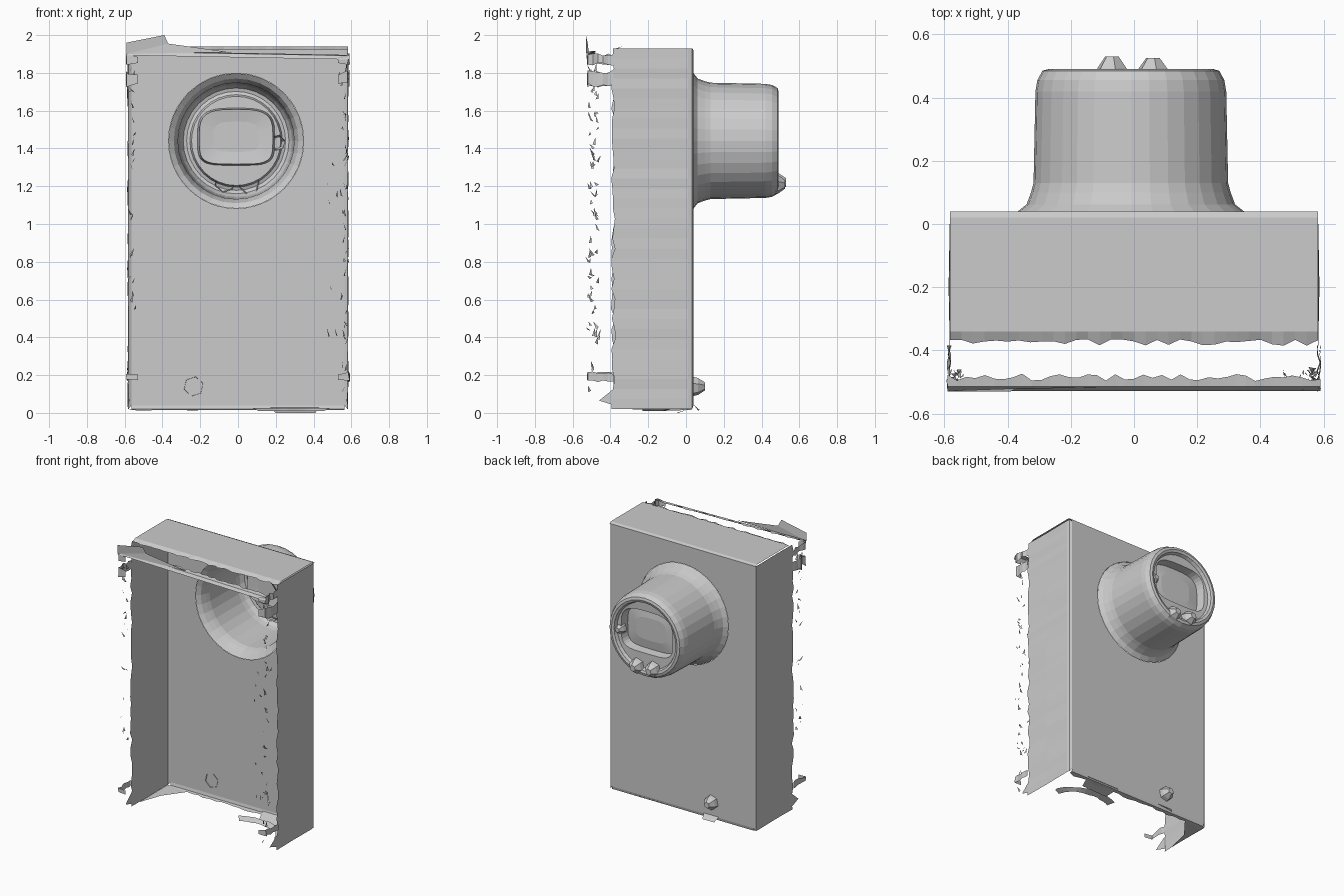
import bpy, math, random
from math import sin, cos, pi

if "Cube" in bpy.data.objects:
    bpy.data.objects.remove(bpy.data.objects["Cube"])

random.seed(4)
grey = bpy.data.materials.new("weathered_grey")
grey.diffuse_color = (0.6, 0.6, 0.6, 1)
grey.use_nodes = True
grey.node_tree.nodes["Principled BSDF"].inputs["Base Color"].default_value = grey.diffuse_color


def add_mesh(name, verts, faces):
    me = bpy.data.meshes.new(name)
    me.from_pydata(verts, [], faces)
    me.update()
    me.materials.append(grey)
    ob = bpy.data.objects.new(name, me)
    bpy.context.collection.objects.link(ob)
    return ob


def sheet(name, rows, closed=False, cap=False):
    """Skin a list of equally long point rows."""
    n = len(rows[0])
    verts = [p for r in rows for p in r]
    faces = []
    for i in range(len(rows) - 1):
        for j in range(n if closed else n - 1):
            k = (j + 1) % n
            faces.append((i * n + j, i * n + k, (i + 1) * n + k, (i + 1) * n + j))
    if cap:
        faces.append(tuple((len(rows) - 1) * n + j for j in range(n)))
    return add_mesh(name, verts, faces)


def jit(a):
    return random.uniform(-a, a)


CX, CZ = -0.01, 1.44
XW, ZT, ZB, YB = 0.583, 1.94, 0.02, 0.04
X1, Z0, Z1 = 0.565, 0.04, 1.92      # flat part of the panel

# Large flat panel with a round hole for the meter cover
angles = [2 * pi * i / 48 for i in range(48)]
for x in (-X1, X1):
    for z in (Z0, Z1):
        angles.append(math.atan2(z - CZ, x - CX) % (2 * pi))
angles.sort()
hole, border = [], []
for a in angles:
    c, s = cos(a), sin(a)
    tx = ((X1 if c > 0 else -X1) - CX) / c if abs(c) > 1e-6 else 99
    tz = ((Z1 if s > 0 else Z0) - CZ) / s if abs(s) > 1e-6 else 99
    t = min(tx, tz)
    hole.append((CX + 0.358 * c, YB, CZ + 0.358 * s))
    border.append((CX + t * c, YB, CZ + t * s))
sheet("panel", [hole, border], closed=True)

# Side walls with a softened corner and a ragged open edge
for side, name in ((1, "right_wall"), (-1, "left_wall")):
    rows = []
    for i in range(37):
        z = ZB + (ZT - 0.01 - ZB) * i / 36
        rows.append([(side * X1, YB, min(max(z, Z0), Z1)),
                     (side * (XW - 0.004), YB - 0.008, z),
                     (side * XW, YB - 0.03, z),
                     (side * (XW + jit(0.004)), -0.2, z),
                     (side * XW, -0.385 + jit(0.012), z)])
    sheet(name, rows)

# Top plate, also ragged towards the open side
rows = []
for i in range(33):
    x = -XW + 2 * XW * i / 32
    rows.append([(max(-X1, min(X1, x)), YB, Z1),
                 (x, YB, ZT - 0.008), (x, YB - 0.02, ZT),
                 (x, -0.34, ZT), (x, -0.375 + jit(0.01), ZT - 0.015)])
sheet("top_plate", rows)

# Narrow bottom lip with an uneven edge
rows = []
for i in range(25):
    x = -X1 + 2 * X1 * i / 24
    rows.append([(x, YB, Z0), (x, YB - 0.005, ZB), (x, YB - 0.03 + jit(0.012), ZB - 0.004)])
sheet("bottom_lip", rows)

# Round meter cover: flare, barrel, rounded rim, recessed window
N = 32
profile = [(0.358, 0.04), (0.33, 0.062), (0.316, 0.1), (0.308, 0.13), (0.302, 0.42),
           (0.296, 0.455), (0.28, 0.485), (0.262, 0.49), (0.245, 0.484), (0.236, 0.462)]
rows = [[(CX + r * cos(2 * pi * j / N), y, CZ + r * sin(2 * pi * j / N)) for j in range(N)]
        for r, y in profile]


def window_loop(w, h, y):
    out = []
    for j in range(N):
        c, s = cos(2 * pi * j / N), sin(2 * pi * j / N)
        p = 0.45 if s < 0 else 0.6
        out.append((CX + w * math.copysign(abs(c) ** p, c), y,
                    1.462 + h * math.copysign(abs(s) ** p, s)))
    return out


rows += [window_loop(0.205, 0.152, 0.46), window_loop(0.195, 0.145, 0.40),
         window_loop(0.12, 0.08, 0.41)]
sheet("meter_cover", rows, closed=True, cap=True)


# Small lumps: cover tabs, side latch and lower lock stud
def lump(name, x, z, y0, y1, r, sides=6):
    prof = [(1.1, 0), (0.95, 0.45), (0.45, 1)]
    ring = [[(x + r * k * cos(2 * pi * j / sides + 0.3), y0 + (y1 - y0) * t,
              z + r * k * sin(2 * pi * j / sides + 0.3)) for j in range(sides)]
            for k, t in prof]
    sheet(name, ring, closed=True, cap=True)


lump("cover_tab_left", -0.07, 1.22, 0.465, 0.53, 0.05)
lump("cover_tab_right", 0.06, 1.21, 0.465, 0.525, 0.05)
lump("cover_latch", 0.21, 1.43, 0.43, 0.485, 0.038)
lump("lock_stud", -0.235, 0.14, 0.035, 0.10, 0.048)
add_mesh("lock_tab", [(-0.29, 0.04, 0.045), (-0.17, 0.04, 0.045), (-0.18, 0.072, 0.015),
                      (-0.27, 0.065, 0.012)], [(0, 1, 2, 3)])

# Detached strip along the open edge at the top
rows = []
for i in range(41):
    x = -0.59 + 1.18 * i / 40
    z = 1.905 - 0.022 * (x + 0.59) / 1.18
    rows.append([(x, -0.485 + jit(0.012), z + 0.012), (x, -0.515, z + 0.008),
                 (x, -0.528, z - 0.012)])
sheet("edge_strip", rows)
add_mesh("edge_flap", [(-0.59, -0.528, 1.90), (-0.59, -0.53, 1.96), (-0.39, -0.53, 2.0),
                       (-0.37, -0.52, 1.955), (-0.05, -0.515, 1.91)],
         [(0, 1, 2, 3), (0, 3, 4)])

# Torn corner remnants between walls and the open edge
for side, name in ((1, "right"), (-1, "left")):
    for z, h, tag in ((1.77, 0.05, "upper"), (1.87, 0.035, "top"), (0.19, 0.03, "lower")):
        rows = [[(side * (0.585 + jit(0.008)), -0.385 - 0.135 * i / 5,
                  z + s * h * (0.45 + 0.5 * random.random())) for s in (-1, 1)]
                for i in range(6)]
        rows.append([(side * 0.53, -0.525, z - h * 0.5), (side * 0.53, -0.525, z + h * 0.4)])
        sheet(f"{name}_{tag}_remnant", rows)
    add_mesh(f"{name}_foot_remnant", [(side * 0.58, -0.38, 0.04), (side * 0.58, -0.38, 0.13),
                                      (side * 0.575, -0.46, 0.065)], [(0, 1, 2)])

# Scattered slivers down both open edges
verts, faces = [], []
for i in range(70):
    side = 1 if i % 3 else -1
    x = side * random.uniform(0.55, 0.58)
    if i % 5 == 0 and side > 0:
        x = random.uniform(0.47, 0.55)
    y, z = random.uniform(-0.52, -0.47), random.uniform(0.1, 1.85)
    b = len(verts)
    verts += [(x, y, z), (x + jit(0.015), y + jit(0.02), z + 0.03 + jit(0.015)),
              (x + jit(0.015), y + 0.015, z + jit(0.01))]
    faces.append((b, b + 1, b + 2))
add_mesh("edge_slivers", verts, faces)

# Curved remnant of the open bottom and the torn corner beside it
rows = []
for i in range(15):
    a = pi * (0.02 + 0.7 * i / 14)
    w = 0.02 + jit(0.008)
    rows.append([(0.24 + (0.23 + k * w) * cos(a), -0.24 + (0.15 + k * w) * sin(a),
                  0.018 + k * 0.008) for k in (-1, 1)])
sheet("bottom_arc", rows)
add_mesh("bottom_corner", [(-0.58, 0.03, 0.02), (-0.58, -0.3, 0.02), (-0.53, -0.12, 0.012),
                           (-0.42, 0.02, 0.015)], [(0, 1, 2), (0, 2, 3)])
add_mesh("bottom_plate", [(0.17, 0.04, 0.03), (0.43, 0.04, 0.03), (0.41, -0.04, 0.0),
                          (0.2, -0.05, 0.0)], [(0, 1, 2, 3)])
